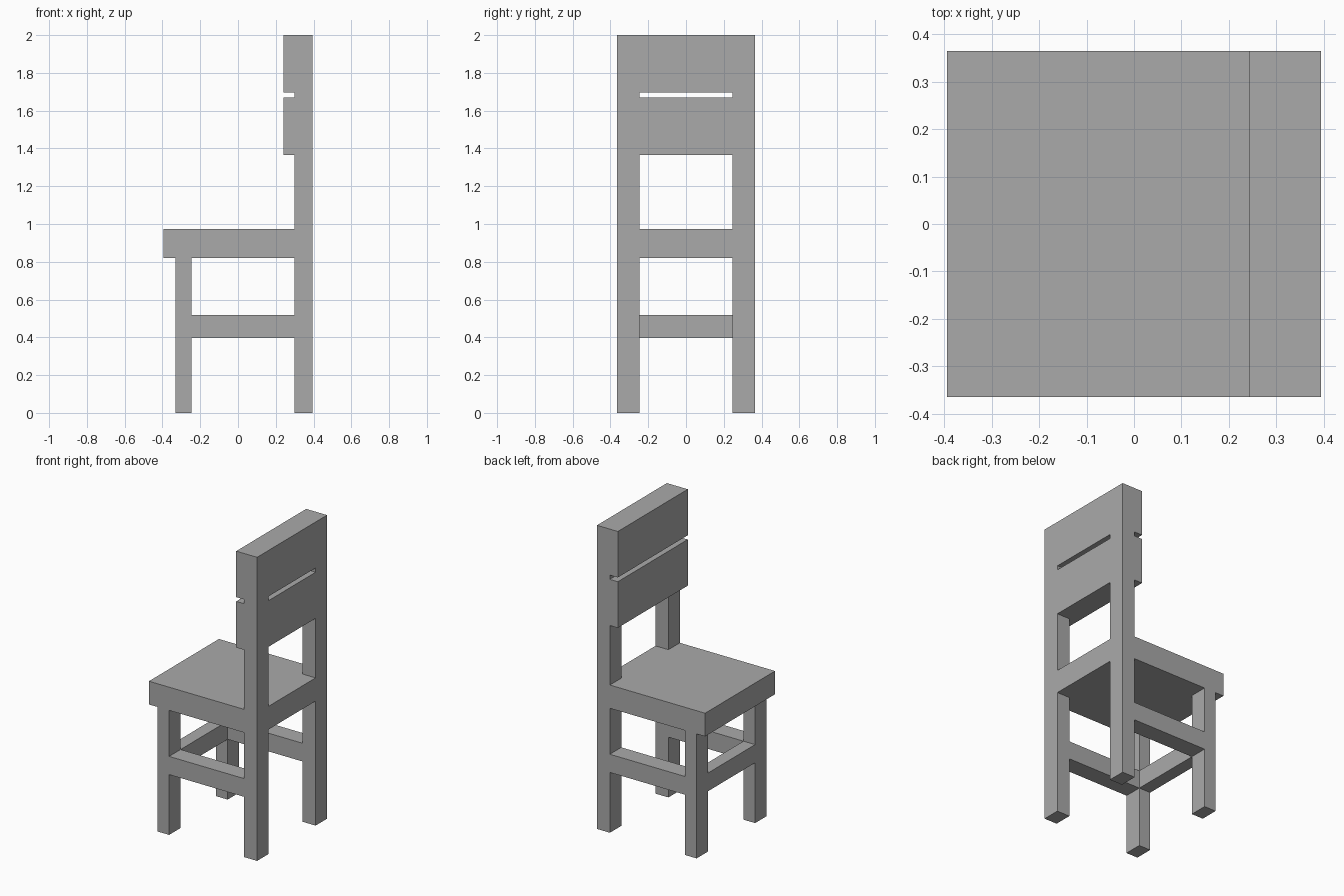
import bpy, bmesh

if "Cube" in bpy.data.objects:
    bpy.data.objects.remove(bpy.data.objects["Cube"])

grey = bpy.data.materials.new("plain grey")
grey.diffuse_color = (0.4, 0.4, 0.4, 1)
grey.use_nodes = True
grey.node_tree.nodes["Principled BSDF"].inputs["Base Color"].default_value = grey.diffuse_color

# Shared chair dimensions
X, Y = 0.394, 0.364            # half depth and half width
POST_X, INNER_Y = 0.30, 0.245  # front of the back legs, inner side of all legs
LEG_F, LEG_B = -0.332, -0.247  # front legs: front and back


def prism(name, outline, z0, z1):
    """Extrude an xy outline from z0 up to z1."""
    bm = bmesh.new()
    base = bm.faces.new([bm.verts.new((x, y, z0)) for x, y in outline])
    ext = bmesh.ops.extrude_face_region(bm, geom=[base])
    for v in ext["geom"]:
        if isinstance(v, bmesh.types.BMVert):
            v.co.z = z1
    bmesh.ops.recalc_face_normals(bm, faces=bm.faces)
    mesh = bpy.data.meshes.new(name)
    bm.to_mesh(mesh)
    bm.free()
    mesh.materials.append(grey)
    obj = bpy.data.objects.new(name, mesh)
    bpy.context.collection.objects.link(obj)
    return obj


def box(name, x0, x1, y0, y1, z0, z1):
    return prism(name, [(x0, y0), (x1, y0), (x1, y1), (x0, y1)], z0, z1)


def notched(name, front, z0, z1):
    """Full-width board whose rear corners are notched around the back legs."""
    outline = [(front, -Y), (POST_X, -Y), (POST_X, -INNER_Y), (X, -INNER_Y),
               (X, INNER_Y), (POST_X, INNER_Y), (POST_X, Y), (front, Y)]
    return prism(name, outline, z0, z1)


# Legs and side stretchers, one set per side
for side, y0, y1 in (("right", -Y, -INNER_Y), ("left", INNER_Y, Y)):
    box("back_leg_" + side, POST_X, X, y0, y1, 0, 2.0)
    box("front_leg_" + side, LEG_F, LEG_B, y0, y1, 0, 0.82)
    box("side_stretcher_" + side, LEG_B, POST_X, y0, y1, 0.397, 0.517)

# Stretcher between the front legs
box("front_stretcher", LEG_F, LEG_B, -INNER_Y, INNER_Y, 0.397, 0.517)

# Seat and the two backrest boards
notched("seat", -X, 0.82, 0.973)
notched("lower_back_board", 0.242, 1.365, 1.669)
notched("upper_back_board", 0.242, 1.697, 2.0)
